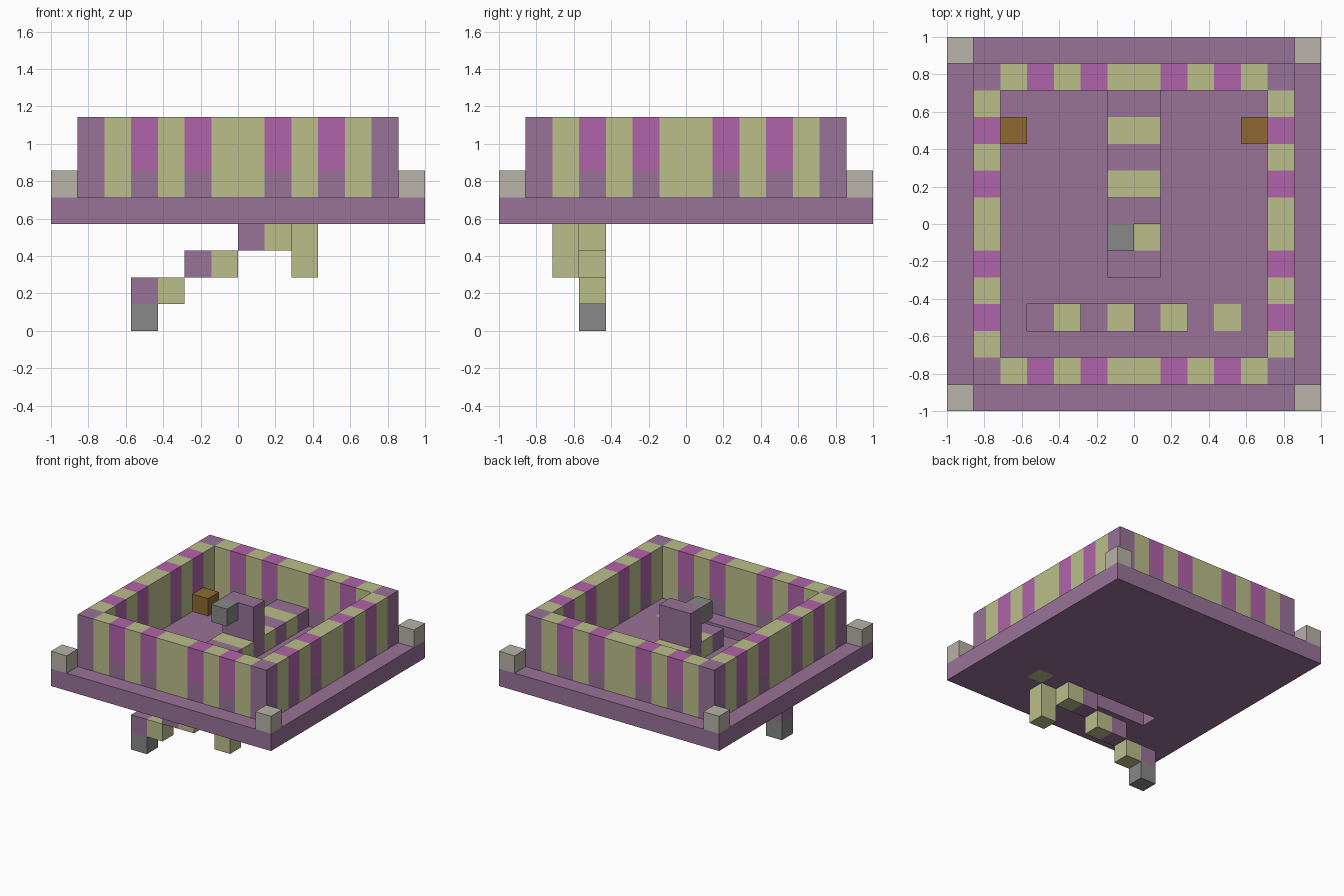
import bpy
import bmesh
from mathutils import Vector

U = 1 / 7  # edge length of one block

if "Cube" in bpy.data.objects:
    bpy.data.objects.remove(bpy.data.objects["Cube"], do_unlink=True)


def make_material(name, rgb):
    lin = [((c / 255 + 0.055) / 1.055) ** 2.4 for c in rgb]
    mat = bpy.data.materials.new(name)
    mat.use_nodes = True
    mat.diffuse_color = (*lin, 1)
    bsdf = next(n for n in mat.node_tree.nodes if n.type == 'BSDF_PRINCIPLED')
    bsdf.inputs["Base Color"].default_value = (*lin, 1)
    bsdf.inputs["Roughness"].default_value = 0.9
    return mat


MATS = {
    "purple": make_material("dusty purple", (153, 115, 152)),
    "cream": make_material("pale olive cream", (187, 190, 138)),
    "magenta": make_material("magenta", (176, 99, 169)),
    "beige": make_material("beige stone", (185, 178, 168)),
    "grey": make_material("mid grey", (136, 136, 136)),
    "brown": make_material("wood brown", (143, 105, 50)),
}


def block(x, y, z, colour, size=(1, 1, 1)):
    """Cells of a cuboid whose lowest corner cell is x, y, z."""
    return {(x + i, y + j, z + k): colour
            for i in range(size[0]) for j in range(size[1]) for k in range(size[2])}


def build(name, cells):
    """Join cells into one mesh, leaving out faces between neighbours."""
    colours = sorted(set(cells.values()))
    bm = bmesh.new()
    verts = {}

    def vert(p):
        key = tuple(round(c) for c in p)
        if key not in verts:
            verts[key] = bm.verts.new(Vector(key) * U)
        return verts[key]

    for cell, colour in cells.items():
        for axis in range(3):
            for side in (0, 1):
                near = list(cell)
                near[axis] += 2 * side - 1
                if tuple(near) in cells:
                    continue
                a, b = Vector(), Vector()
                a[(axis + 1) % 3] = 1
                b[(axis + 2) % 3] = 1
                origin = Vector(cell)
                origin[axis] += side
                ring = [origin, origin + a, origin + a + b, origin + b]
                if not side:
                    ring.reverse()
                face = bm.faces.new([vert(p) for p in ring])
                face.material_index = colours.index(colour)
    mesh = bpy.data.meshes.new(name)
    bm.to_mesh(mesh)
    bm.free()
    for c in colours:
        mesh.materials.append(MATS[c])
    obj = bpy.data.objects.new(name, mesh)
    bpy.context.collection.objects.link(obj)
    return obj


# Base slab with a stairwell slot and one inlaid block
slab = block(-7, -7, 4, "purple", (14, 14, 1))
for x in range(-4, 2):
    del slab[(x, -4, 4)]
slab[(3, -4, 4)] = "cream"
build("base_slab", slab)

# Corner posts
for xn, x in (("right", -7), ("left", 6)):
    for yn, y in (("front", -7), ("back", 6)):
        build(f"corner_post_{yn}_{xn}", block(x, y, 5, "beige"))


# Striped walls
def stripe(c, z):
    if c in (-6, 5):
        return "purple"
    if c in (-4, -2, 1, 3):
        return "purple" if z == 5 else "magenta"
    return "cream"


walls = {}
for c in range(-6, 6):
    for z in range(5, 8):
        for edge in (-6, 5):
            walls[(c, edge, z)] = stripe(c, z)
            walls[(edge, c, z)] = stripe(c, z)
build("striped_walls", walls)

# Raised walkway with alternating rows
walkway = {}
for y in range(-2, 5):
    walkway.update(block(-1, y, 5, "cream" if y % 2 else "purple", (2, 1, 1)))
build("walkway", walkway)

# Upright panel across the walkway, with a block fixed to its front
build("upright_panel", block(-1, 0, 6, "purple", (2, 1, 2)))
build("panel_block", block(-1, -1, 7, "grey"))

# Crates beside the side walls
for side, x in (("right", -5), ("left", 4)):
    build(f"crate_{side}", block(x, 3, 5, "brown"))

# Stair hanging below the slot, and its foot
stair = {}
for step in range(3):
    x = -4 + 2 * step
    stair.update(block(x, -4, 1 + step, "purple"))
    stair.update(block(x + 1, -4, 1 + step, "cream"))
build("hanging_stair", stair)
build("stair_foot", block(-4, -4, 0, "grey"))

# Pillar under the slab
build("hanging_pillar", block(2, -5, 2, "cream", (1, 1, 2)))
